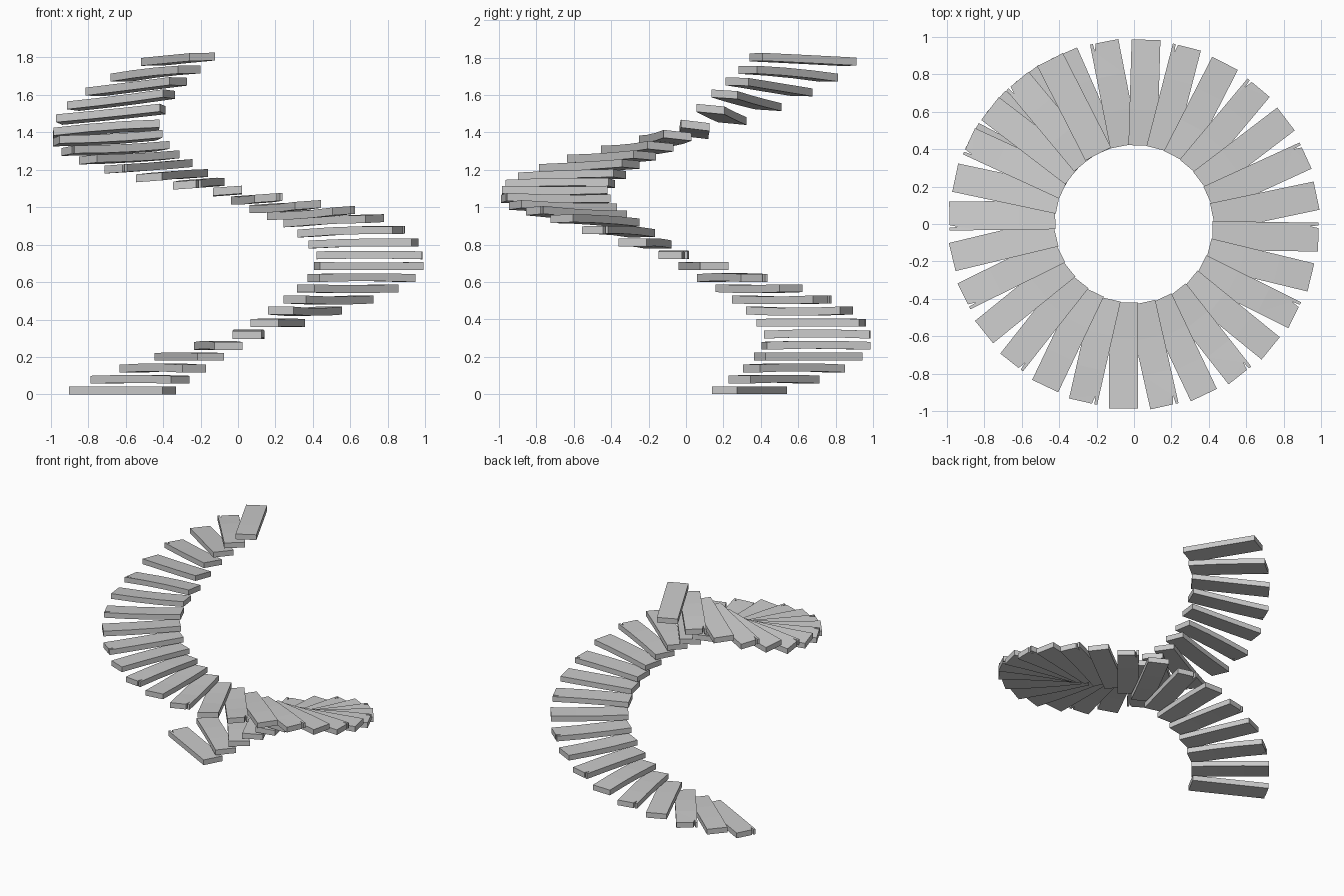
import bpy, bmesh, math, random
from mathutils import Vector

if "Cube" in bpy.data.objects:
    bpy.data.objects.remove(bpy.data.objects["Cube"])

random.seed(4)
COUNT, THICK = 32, 0.042


def keyed(keys, k):
    """Linear interpolation through (step, value) pairs."""
    for (k0, v0), (k1, v1) in zip(keys, keys[1:]):
        if k <= k1:
            return v0 + (v1 - v0) * (k - k0) / (k1 - k0)
    return keys[-1][1]


# How the flight climbs, drifts sideways and leans along its length
HEIGHT = [(0, .021), (12, .745), (14, .873), (15, .93), (17, 1.0), (21, 1.17),
          (24, 1.31), (26, 1.42), (28, 1.57), (31, 1.79)]
SHIFT = [(0, .01), (5, .035), (12, .055), (26, .055), (31, .0)]
LEAN_X = [(0, 0), (12, 0), (16, .07), (28, .08), (31, .04)]
LEAN_Y = [(0, 0), (22, 0), (26, -.12), (28, -.1), (31, -.03)]

# Plank outlines (along, across): plain, and with a split in the outer end
PLAIN = [(.42, -.077), (.61, -.077), (.8, -.077), (.985, -.077),
         (.985, .077), (.8, .077), (.61, .077), (.42, .077)]
SPLIT = PLAIN[:4] + [(.985, .048), (.94, .058), (.985, .062)] + PLAIN[4:]


def make_step(k):
    outline = SPLIT if k % 2 == 0 else PLAIN
    ang = math.radians(152 - 12.74 * k)
    radial = Vector((math.cos(ang), math.sin(ang), 0))
    across = Vector((-radial.y, radial.x, 0))
    shift, z = keyed(SHIFT, k), keyed(HEIGHT, k)
    ax, ay = keyed(LEAN_X, k), keyed(LEAN_Y, k)
    centre = radial * .70 - across * shift
    # gentle warp in the boards, bottom one lies flat
    warp = random.uniform(-.005, .005) if k else 0
    bm = bmesh.new()
    rings = []
    for side in (-.5, .5):
        ring = []
        for u, v in outline:
            p = radial * u + across * (v - shift)
            d = p - centre
            bend = warp * math.cos((u - .42) / .565 * math.tau)
            p.z = z + ax * d.x + ay * d.y + bend + side * THICK
            ring.append(bm.verts.new(p))
        rings.append(ring)
    low, top = rings
    n = len(outline)
    bm.faces.new(low[::-1])
    bm.faces.new(top)
    for i in range(n):
        j = (i + 1) % n
        bm.faces.new((low[i], low[j], top[j], top[i]))
    bmesh.ops.triangulate(bm, faces=[f for f in bm.faces if len(f.verts) > 4])
    bmesh.ops.recalc_face_normals(bm, faces=bm.faces[:])
    name = f"stair_step_{k + 1:02d}"
    mesh = bpy.data.meshes.new(name)
    bm.to_mesh(mesh)
    bm.free()
    bpy.context.collection.objects.link(bpy.data.objects.new(name, mesh))


# Spiral flight of wooden steps
for k in range(COUNT):
    make_step(k)
